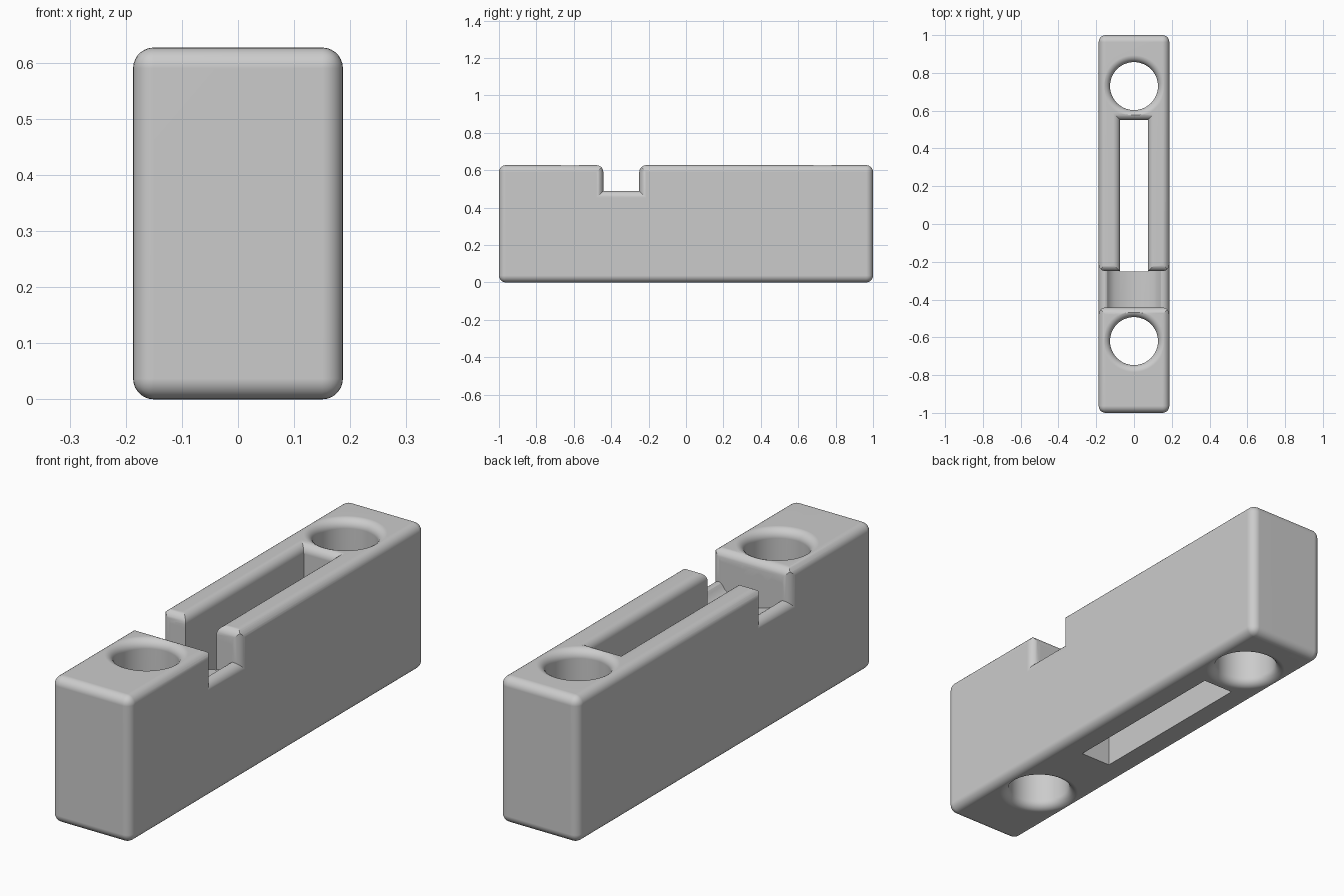
import bpy, bmesh
from math import sin, cos, pi, radians, sqrt

W, H, R, N = 0.187, 0.627, 0.037, 7      # half width, height, edge fillet, fillet steps
NOTCH = (-0.442, -0.25)
FLOOR = 0.49

if "Cube" in bpy.data.objects:
    bpy.data.objects.remove(bpy.data.objects["Cube"])

mat = bpy.data.materials.new("plain grey")
mat.use_nodes = True
grey = (0.6, 0.6, 0.6, 1)
mat.diffuse_color = grey
mat.node_tree.nodes["Principled BSDF"].inputs["Base Color"].default_value = grey


def add_object(name, bm):
    bmesh.ops.recalc_face_normals(bm, faces=bm.faces)
    mesh = bpy.data.meshes.new(name)
    bm.to_mesh(mesh)
    bm.free()
    mesh.materials.append(mat)
    ob = bpy.data.objects.new(name, mesh)
    bpy.context.collection.objects.link(ob)
    return ob


def loft(name, rings):
    """Closed solid through rings of equal point count."""
    bm = bmesh.new()
    vs = [[bm.verts.new(p) for p in ring] for ring in rings]
    n = len(vs[0])
    for a, b in zip(vs, vs[1:]):
        for i in range(n):
            j = (i + 1) % n
            bm.faces.new((a[i], a[j], b[j], b[i]))
    bm.faces.new(vs[0])
    bm.faces.new(vs[-1])
    ob = add_object(name, bm)
    ob.hide_render = True
    return ob


# Fillet flare as (distance along, outward offset)
FLARE = [(R * sin(k / N * pi / 2), R * (1 - cos(k / N * pi / 2))) for k in range(N + 1)]
TOP = [(H - R + d, o) for d, o in FLARE] + [(H + 0.1, R)]
BOTTOM = [(H - z, o) for z, o in reversed(TOP)]


def hole_cutter(y):
    def ring(z, o):
        return [((0.127 + o) * cos(i * pi / 32), y + (0.127 + o) * sin(i * pi / 32), z)
                for i in range(64)]
    return loft("hole_cutter", [ring(z, o) for z, o in BOTTOM + TOP])


def rect(x, y0, y1, z):
    return [(-x, y0, z), (x, y0, z), (x, y1, z), (-x, y1, z)]


# Long slot, flared at the top only
slot = loft("slot_cutter", [rect(0.073, NOTCH[1] - 0.001, 0.55 + o, z) if o == 0 else
                            rect(0.073 + o, NOTCH[1] - 0.001, 0.55 + o, z)
                            for z, o in [(-0.1, 0)] + TOP])

# Cross notch: rounded at the outer sides, with a shallow channel in its floor
half = [(0, 0, 0.425), (0.04, 0, 0.429), (0.075, 0, 0.438), (0.105, 0, 0.45),
        (0.125, 0, 0.464), (0.135, 0, 0.478), (0.143, 0, 0.487)]
half += [(W - R + d, o, FLOOR - o) for d, o in FLARE] + [(W + 0.1, R, FLOOR - R)]
sections = [(-x, o, z) for x, o, z in reversed(half[1:])] + half
notch = loft("notch_cutter", [[(x, NOTCH[0] - o, z), (x, NOTCH[1] + o, z),
                               (x, NOTCH[1] + o, H + 0.2), (x, NOTCH[0] - o, H + 0.2)]
                              for x, o, z in sections])
notch_top = loft("notch_top_cutter", [rect(W + 0.2, NOTCH[0] - o, NOTCH[1] + o, z)
                                      for z, o in [(H - 2 * R, 0)] + TOP])

# Main block with rounded edges
bm = bmesh.new()
bmesh.ops.create_cube(bm, size=1)
for v in bm.verts:
    v.co = (v.co.x * 2 * W, v.co.y * 2, (v.co.z + 0.5) * H)
bmesh.ops.bevel(bm, geom=bm.edges[:], offset=R, segments=N, profile=0.5, affect='EDGES')
block = add_object("block", bm)

# Cut the openings, then discard the cutters
cutters = [hole_cutter(0.73), hole_cutter(-0.62), slot, notch, notch_top]
for c in cutters:
    mod = block.modifiers.new(c.name, 'BOOLEAN')
    mod.operation = 'DIFFERENCE'
    mod.solver = 'EXACT'
    mod.object = c
bpy.context.view_layer.update()
result = bpy.data.meshes.new_from_object(
    block.evaluated_get(bpy.context.evaluated_depsgraph_get()))
block.modifiers.clear()
block.data = result
for c in cutters:
    bpy.data.objects.remove(c)

# Smooth fillets, flat sides
bpy.ops.object.select_all(action='DESELECT')
block.select_set(True)
bpy.context.view_layer.objects.active = block
bpy.ops.object.shade_smooth_by_angle(angle=radians(25))
weighted = block.modifiers.new("weighted_normals", 'WEIGHTED_NORMAL')
weighted.keep_sharp = True
